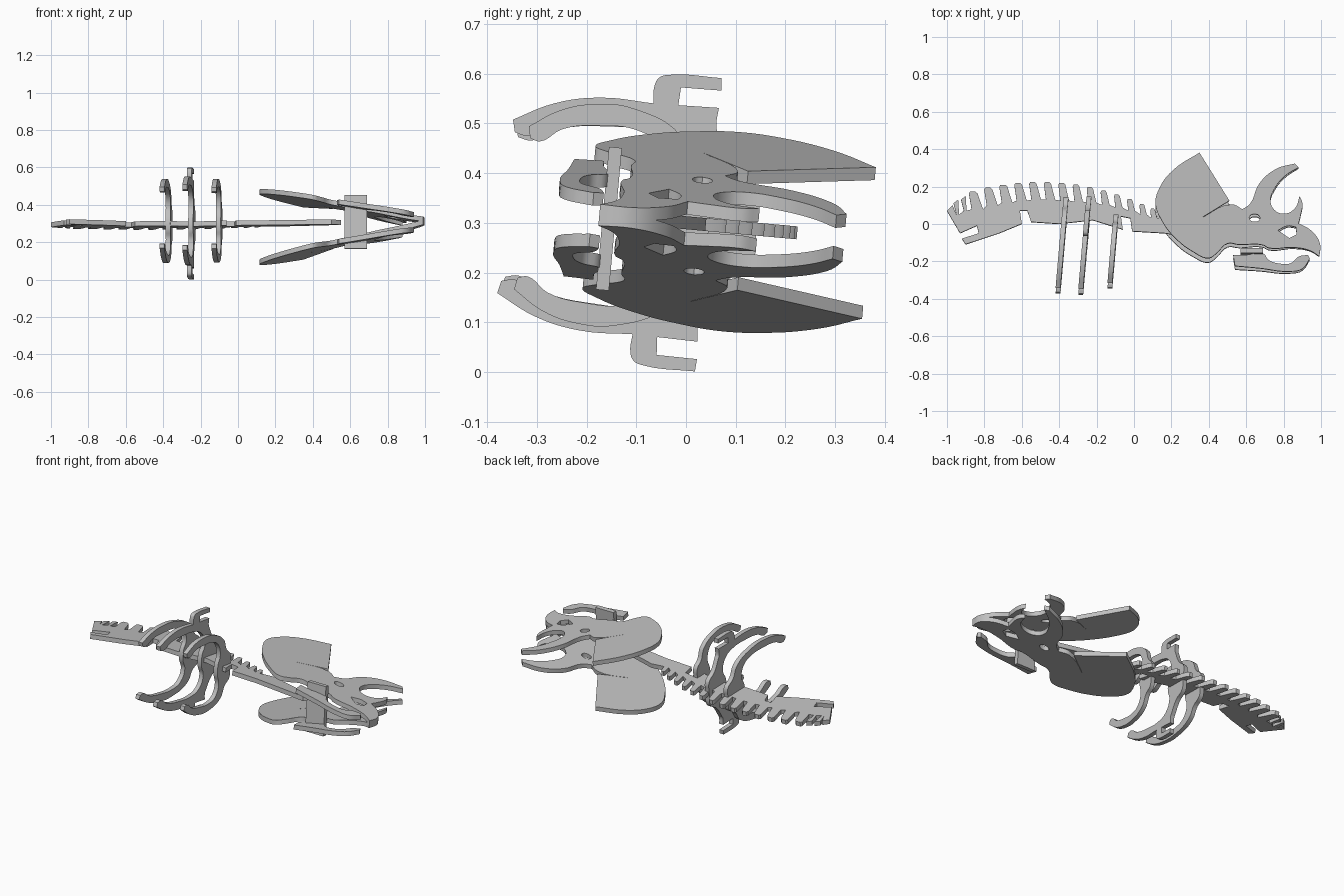
import bpy
import bmesh
import math
from mathutils import Matrix, Vector

cube = bpy.data.objects.get("Cube")
if cube:
    bpy.data.objects.remove(cube, do_unlink=True)

THICK = 0.026
# The whole skeleton lies on its side with a slight roll about its length
POSE = Matrix.Translation((0, 0, 0.3)) @ Matrix.Rotation(math.radians(-5.2), 4, "X")

grey = bpy.data.materials.new("plain grey board")
grey.use_nodes = True
grey.diffuse_color = (0.53, 0.53, 0.53, 1)
grey.node_tree.nodes["Principled BSDF"].inputs["Base Color"].default_value = grey.diffuse_color


def is_corner(points, i):
    """True where the outline turns sharply."""
    here = Vector(points[i])
    before = here - Vector(points[i - 1])
    after = Vector(points[(i + 1) % len(points)]) - here
    return before.angle(after) > math.radians(58)


def plate(name, outlines, place, rounded=True):
    """Cut a flat board from closed outlines, then place each point (a, b, depth)."""
    curve = bpy.data.curves.new(name + " outline", "CURVE")
    curve.dimensions = "2D"
    curve.fill_mode = "BOTH"
    curve.extrude = THICK / 2
    curve.resolution_u = 5
    for points in outlines:
        spline = curve.splines.new("BEZIER")
        spline.bezier_points.add(len(points) - 1)
        spline.use_cyclic_u = True
        for i, knot in enumerate(spline.bezier_points):
            knot.co = (*points[i], 0)
            kind = "AUTO" if rounded and not is_corner(points, i) else "VECTOR"
            knot.handle_left_type = knot.handle_right_type = kind
    helper = bpy.data.objects.new(name + " helper", curve)
    bpy.context.collection.objects.link(helper)
    graph = bpy.context.evaluated_depsgraph_get()
    mesh = bpy.data.meshes.new_from_object(helper.evaluated_get(graph))
    bpy.data.objects.remove(helper, do_unlink=True)
    bpy.data.curves.remove(curve)

    bm = bmesh.new()
    bm.from_mesh(mesh)
    bmesh.ops.remove_doubles(bm, verts=bm.verts, dist=0.0002)
    for v in bm.verts:
        v.co = POSE @ Vector(place(*v.co))
    bmesh.ops.recalc_face_normals(bm, faces=bm.faces)
    bm.to_mesh(mesh)
    bm.free()
    mesh.materials.clear()
    mesh.materials.append(grey)
    obj = bpy.data.objects.new(name, mesh)
    bpy.context.collection.objects.link(obj)
    bpy.ops.object.select_all(action="DESELECT")
    obj.select_set(True)
    bpy.context.view_layer.objects.active = obj
    bpy.ops.object.shade_smooth_by_angle(angle=math.radians(30))


def ellipse(cx, cy, rx, ry, count=8):
    turns = [math.tau * i / count for i in range(count)]
    return [(cx + rx * math.cos(t), cy + ry * math.sin(t)) for t in turns]


# Spine: tail end, slotted underside and neck, then a row of vertebra teeth
spine = [
    (-.97, .1), (-1, .07), (-.93, -.05), (-.84, -.01), (-.83, -.05), (-.92, -.08), (-.9, -.11),
    (-.72, -.05), (-.6, 0), (-.61, .07), (-.57, .07), (-.55, .01), (-.4, 0), (-.22, .02),
    (-.06, -.03), (-.07, .04), (-.02, .03), (-.01, -.04), (.16, -.05), (.5, -.1), (.55, -.06),
    (.2, .04),
]
TEETH = 14
for i in range(TEETH):
    t = i / (TEETH - 1)
    x = .1 - .96 * t ** 1.1
    top = .225 - .4 * (x + .5) ** 2
    depth = .05 + .045 * min(1, 2 * t)
    half = .013 + .01 * t
    lean = .01 + .02 * t
    spine += [
        (x + half + lean, top - depth), (x + half, top - .01), (x + half * .5, top),
        (x - half * .7, top), (x - half, top - .01), (x - half + lean * .5, top - depth),
    ]
# Small splits at the tip of the tail
for x, y in ((-.91, .12), (-.95, .1)):
    spine += [(x + .015, y - .05), (x + .01, y + .03), (x - .015, y + .01), (x, y - .05)]
plate("spine", [spine], lambda a, b, c: (a, b, c), rounded=False)

# Ribs: half outlines (along body depth, sideways), mirrored into full hoops
rib_arch = [
    (0, .03), (.02, .09), (-.01, .16), (-.07, .187), (-.17, .19), (-.27, .175), (-.325, .145),
    (-.352, .15), (-.358, .175), (-.28, .215), (-.19, .235), (-.085, .233),
]
rib_hook = [
    (-.086, .27), (-.078, .286), (-.06, .293), (.044, .296), (.046, .271), (-.034, .27),
    (-.036, .234), (.044, .236), (.043, .195),
]
rib_lobe = [(.05, .18), (.09, .11), (.13, .08), (.14, .06), (.14, .02)]


def rib(name, x, half, squash=1.0, shift=0.0, width=1.0):
    full = half + [(a, -b) for a, b in reversed(half)]

    def place(a, b, c):
        depth = a * squash + shift
        return (x + .087 * depth + c, depth, b * width)

    plate(name, [full], place)


rib("rear_rib", -.375, rib_arch + rib_lobe, width=.94)
rib("middle_rib", -.253, rib_arch + rib_hook + rib_lobe, 1.02)
rib("front_rib", -.1, rib_arch + rib_lobe, .76, -.06, .94)

# Skull sides: frill, slit, brow horn, nose horn, beak, cheek
skull = [
    (.35, .37), (.51, .115), (.36, .02), (.525, .095), (.58, .07), (.62, .1), (.67, .21),
    (.76, .29), (.86, .32), (.88, .3), (.81, .255), (.755, .19), (.73, .12), (.75, .07),
    (.8, .05), (.86, .08), (.885, .145), (.9, .11), (.89, .04), (.88, 0), (.95, -.04),
    (.995, -.11), (.99, -.175), (.94, -.145), (.85, -.13), (.72, -.135), (.69, -.12),
    (.56, -.12), (.5, -.115), (.44, -.17), (.4, -.195), (.32, -.165), (.21, -.08), (.15, 0),
    (.115, .09), (.135, .175), (.21, .275),
]
eye = ellipse(.645, .025, .03, .02)
nostril = [(.77, -.04), (.82, -.015), (.865, -.02), (.87, -.06), (.83, -.08)]

# Lower jaw sides
jaw = [
    (.53, -.175), (.54, -.235), (.67, -.245), (.83, -.26), (.9, -.245), (.94, -.19),
    (.93, -.17), (.88, -.18), (.84, -.215), (.79, -.22), (.72, -.2), (.69, -.165), (.6, -.175),
]

for side, sign in (("left", 1), ("right", -1)):
    def skull_place(a, b, c):
        spread = .187 - .205 * (a - .12)
        return (a, b, sign * (spread + c) - .011 * (1 - a))

    def jaw_place(a, b, c):
        return (a, b, sign * (.107 - .16 * (a - .53) + c) - .011)

    plate("skull_" + side, [skull, eye, nostril], skull_place)
    plate("jaw_" + side, [jaw], jaw_place)

# Cross brace joining the skull and jaw sides
brace = [(.57, -.15), (.69, -.15), (.69, .138), (.57, .138)]
plate("skull_brace", [brace], lambda a, b, c: (a, c - .155, b), rounded=False)
